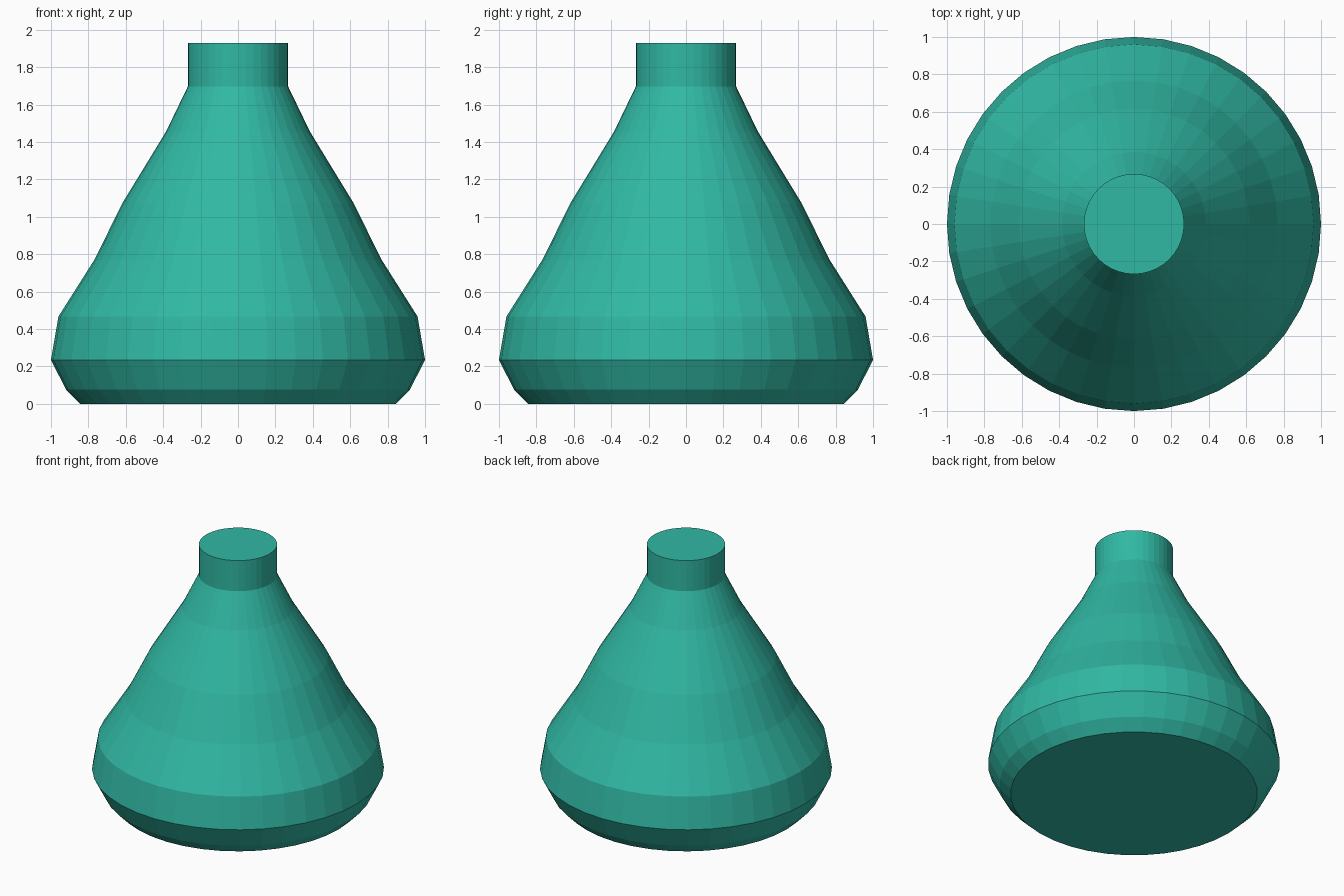
import bpy, bmesh
from math import cos, sin, tau

if "Cube" in bpy.data.objects:
    bpy.data.objects.remove(bpy.data.objects["Cube"])

SIDES = 40

# Flask outline as (radius, height), from base to mouth
PROFILE = [(0.845, 0.0), (0.92, 0.077), (1.0, 0.235), (0.96, 0.467), (0.768, 0.77),
           (0.617, 1.075), (0.385, 1.455), (0.268, 1.697), (0.268, 1.928)]

# Revolve the outline, closing base and mouth with flat caps
bm = bmesh.new()
rings = [[bm.verts.new((r * cos(tau * i / SIDES), r * sin(tau * i / SIDES), z))
          for i in range(SIDES)] for r, z in PROFILE]
for low, high in zip(rings, rings[1:]):
    for i in range(SIDES):
        j = (i + 1) % SIDES
        bm.faces.new((low[i], low[j], high[j], high[i]))
bm.faces.new(rings[0][::-1])
bm.faces.new(rings[-1])

mesh = bpy.data.meshes.new("flask")
bm.to_mesh(mesh)
bm.free()

# Teal glaze
teal = bpy.data.materials.new("teal")
teal.diffuse_color = (0.03, 0.48, 0.37, 1)
teal.use_nodes = True
teal.node_tree.nodes["Principled BSDF"].inputs["Base Color"].default_value = teal.diffuse_color
mesh.materials.append(teal)

flask = bpy.data.objects.new("flask", mesh)
bpy.context.collection.objects.link(flask)
